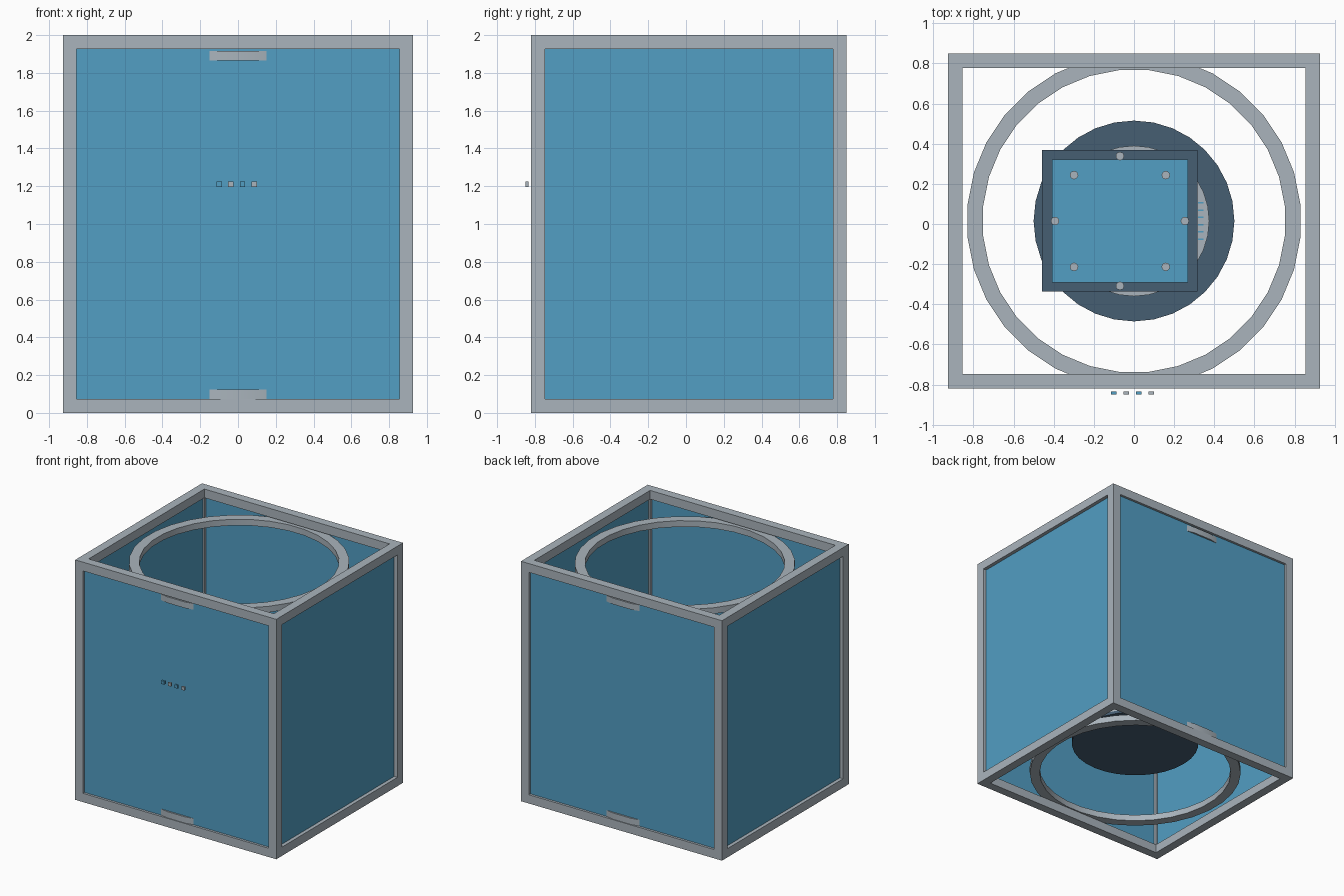
import bpy, bmesh, math
from mathutils import Matrix

cube = bpy.data.objects.get("Cube")
if cube:
    bpy.data.objects.remove(cube, do_unlink=True)


def material(name, rgb):
    m = bpy.data.materials.new(name)
    m.use_nodes = True
    m.diffuse_color = (*rgb, 1)
    m.node_tree.nodes["Principled BSDF"].inputs["Base Color"].default_value = (*rgb, 1)
    return m


GREY = material("light grey metal", (0.40, 0.456, 0.503))
BLUE = material("blue panel", (0.084, 0.342, 0.546))
SLATE = material("dark slate", (0.061, 0.112, 0.171))


def finish(name, bm, mat, smooth=False):
    bmesh.ops.recalc_face_normals(bm, faces=bm.faces)
    mesh = bpy.data.meshes.new(name)
    bm.to_mesh(mesh)
    bm.free()
    mesh.materials.append(mat)
    ob = bpy.data.objects.new(name, mesh)
    bpy.context.collection.objects.link(ob)
    if smooth:
        bpy.ops.object.select_all(action="DESELECT")
        ob.select_set(True)
        bpy.context.view_layer.objects.active = ob
        bpy.ops.object.shade_smooth_by_angle(angle=math.radians(30))
    return ob


def add_box(bm, lo, hi):
    mid = [(a + b) / 2 for a, b in zip(lo, hi)]
    size = [b - a for a, b in zip(lo, hi)]
    bmesh.ops.create_cube(bm, size=1, matrix=Matrix.Translation(mid) @ Matrix.Diagonal((*size, 1)))


def box(name, lo, hi, mat):
    bm = bmesh.new()
    add_box(bm, lo, hi)
    return finish(name, bm, mat)


def disc(name, x, y, r, z0, z1, mat, sides=32):
    bm = bmesh.new()
    bmesh.ops.create_cone(bm, cap_ends=True, segments=sides, radius1=r, radius2=r, depth=z1 - z0,
                          matrix=Matrix.Translation((x, y, (z0 + z1) / 2)))
    return finish(name, bm, mat, True)


def ring(name, y, r_in, r_out, z0, z1, mat, sides=32):
    bm = bmesh.new()
    loops = []
    for i in range(sides):
        a = (i + 0.5) * math.tau / sides
        loops.append([bm.verts.new((r * math.cos(a), y + r * math.sin(a), z))
                      for r, z in ((r_in, z0), (r_out, z0), (r_out, z1), (r_in, z1))])
    for i in range(sides):
        p, q = loops[i], loops[(i + 1) % sides]
        for k in range(4):
            n = (k + 1) % 4
            bm.faces.new((p[k], p[n], q[n], q[k]))
    return finish(name, bm, mat, True)


X, Y0, Y1, H, T = 0.927, -0.82, 0.85, 2.0, 0.073
CY = (Y0 + Y1) / 2

# Cage: four posts, then front/back and side rails at both ends
bm = bmesh.new()
for x in (-X, X - T):
    for y in (Y0, Y1 - T):
        add_box(bm, (x, y, 0), (x + T, y + T, H))
for z in (0, H - T):
    for y in (Y0, Y1 - T):
        add_box(bm, (T - X, y, z), (X - T, y + T, z + T))
    for x in (-X, X - T):
        add_box(bm, (x, Y0 + T, z), (x + T, Y1 - T, z + T))
finish("cage_frame", bm, GREY)

# Recessed wall panels
for name, y in (("front_panel", Y0 + 0.02), ("back_panel", Y1 - 0.05)):
    box(name, (T - X, y, T), (X - T, y + 0.03, H - T), BLUE)
for name, x in (("right_panel", -X + 0.03), ("left_panel", X - 0.06)):
    box(name, (x, Y0 + T, T), (x + 0.03, Y1 - T, H - T), BLUE)

# Top and bottom rings
ring("bottom_ring", CY, 0.755, 0.833, 0.073, 0.125, GREY)
ring("top_ring", CY, 0.755, 0.833, 1.865, 1.916, GREY)

# Small indicator buttons in front
for i in range(4):
    x = -0.1 + i * 0.062
    box(f"button_{i + 1}", (x - 0.014, -0.85, 1.196), (x + 0.014, -0.835, 1.224), (BLUE, GREY)[i % 2])

# Round base inside the cage
disc("base_bottom", 0, CY, 0.5, 0.34, 0.365, SLATE)
disc("base_lower_band", 0, CY, 0.495, 0.365, 0.40, GREY)
disc("base_stripe", 0, CY, 0.5, 0.40, 0.41, SLATE)
disc("base_upper_band", 0, CY, 0.495, 0.41, 0.445, GREY)
disc("base_top", 0, CY, 0.5, 0.445, 0.47, SLATE)
disc("drum", 0, CY, 0.375, 0.47, 0.85, GREY)
for i in range(6):
    y = CY + (i - 2.5) * 0.036
    box(f"drum_mark_{i + 1}", (0.318, y - 0.004, 0.85), (0.345, y + 0.004, 0.855), BLUE)

# Square head with a blue plate and a circle of pegs
HX = -0.07
disc("neck", HX, CY, 0.2, 0.85, 0.9, SLATE)
box("head", (HX - 0.387, CY - 0.35, 0.9), (HX + 0.387, CY + 0.353, 1.0), SLATE)
box("head_plate", (HX - 0.338, CY - 0.306, 1.0), (HX + 0.338, CY + 0.306, 1.008), BLUE)
for i in range(8):
    a = i * math.tau / 8
    disc(f"peg_{i + 1}", HX + 0.323 * math.cos(a), CY + 0.323 * math.sin(a), 0.021, 1.0, 1.03, GREY, 12)
